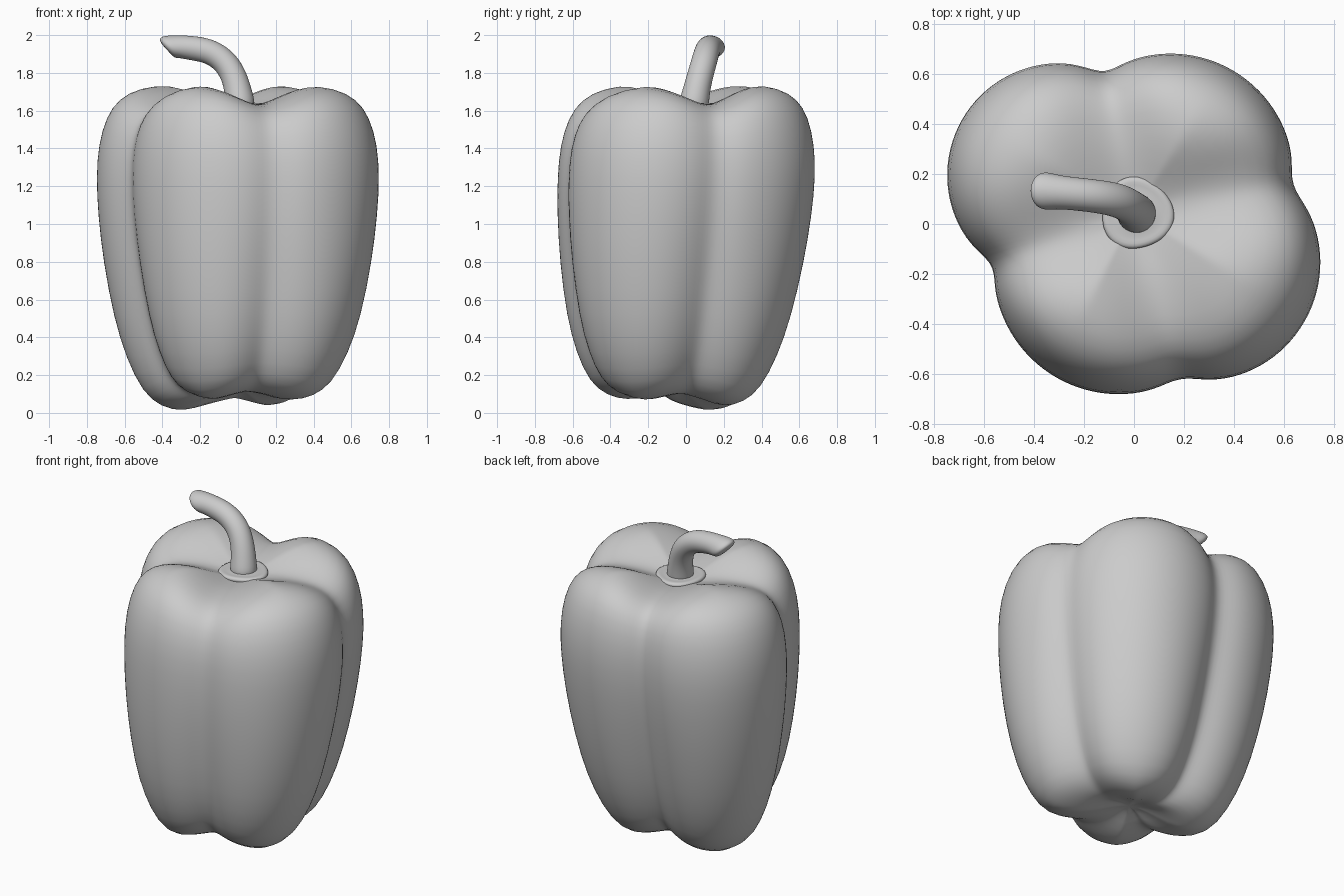
import bpy, bmesh, math
from mathutils import Vector

if "Cube" in bpy.data.objects:
    bpy.data.objects.remove(bpy.data.objects["Cube"])

def finish(name, bm, levels=1):
    bmesh.ops.recalc_face_normals(bm, faces=bm.faces)
    for f in bm.faces:
        f.smooth = True
    me = bpy.data.meshes.new(name)
    bm.to_mesh(me)
    bm.free()
    ob = bpy.data.objects.new(name, me)
    bpy.context.collection.objects.link(ob)
    sub = ob.modifiers.new("smooth", 'SUBSURF')
    sub.levels = sub.render_levels = levels
    return ob

def skin(bm, rings, start=None, end=None):
    """Bridge rings of points; close the ends on a pole point."""
    vs = [[bm.verts.new(p) for p in r] for r in rings]
    n = len(vs[0])
    for a, b in zip(vs, vs[1:]):
        for i in range(n):
            j = (i + 1) % n
            bm.faces.new((a[i], a[j], b[j], b[i]))
    for pole, ring in ((start, vs[0]), (end, vs[-1])):
        if pole is not None:
            c = bm.verts.new(pole)
            for i in range(n):
                bm.faces.new((c, ring[i], ring[(i + 1) % n]))

# Lobes of the widest section: centre x, y, radius, height of the lobe's foot
LOBES = [(.148, .19, .495, .025), (-.30, .195, .452, 0),
         (-.06, -.175, .508, .06), (.275, -.155, .475, .055)]
GROOVES = [math.radians(a) for a in (12, 103, 198, 287)]
CY = .03

def section(th):
    """Radius, foot height and angle to the nearest groove in direction th."""
    dx, dy = math.cos(th), math.sin(th)
    rs = []
    for x, y, r, _ in LOBES:
        y -= CY
        along, off = x * dx + y * dy, x * dy - y * dx
        rs.append(along + math.sqrt(max(r * r - off * off, 0)))
    w = [math.exp(55 * (r - max(rs))) for r in rs]
    rad = max(rs) + math.log(sum(w)) / 55
    w = [math.exp(14 * (r - max(rs))) for r in rs]
    foot = sum(a * l[3] for a, l in zip(w, LOBES)) / sum(w)
    d = min(abs((th - g + math.pi) % (2 * math.pi) - math.pi) for g in GROOVES)
    return rad, foot, d

# Body profile: scale, height, height change in the grooves
PROFILE = [(.12, .105, .01), (.28, .03, .04), (.42, -.002, .06), (.55, .02, .07),
           (.67, .1, .05), (.785, .28, .02), (.875, .5, 0), (.95, .8, 0),
           (.987, 1.05, 0), (1, 1.25, 0), (.985, 1.42, -.02), (.93, 1.57, -.05),
           (.84, 1.67, -.08), (.7, 1.727, -.1), (.54, 1.745, -.11),
           (.38, 1.715, -.08), (.22, 1.65, -.03), (.1, 1.61, 0)]
N = 80
rings = []
for s, z, dip in PROFILE:
    ring = []
    for i in range(N):
        th = 2 * math.pi * i / N
        rad, foot, d = section(th)
        wide = math.exp(-(d / (.27 / max(s, .45))) ** 2)
        mid = math.exp(-(d / .3) ** 2)
        r = rad * s * (1 - .02 * math.exp(-(d / .12) ** 2)
                       - .09 * mid * max(0, 1 - z / 1.1))
        h = z + dip * wide + foot * max(0, 1 - z / .6) * min(1, s / .4)
        lean = (z - 1.2) / 1.2
        ring.append((r * math.cos(th) + .002 * lean,
                     r * math.sin(th) + CY + (.075 if lean < 0 else .03) * lean, h))
    rings.append(ring)
bm = bmesh.new()
skin(bm, rings, (0, -.045, .13), (.005, .04, 1.6))
finish("pepper_body", bm)

# Collar around the stem
rings = []
for r, z in ((.06, 1.645), (.10, 1.637), (.125, 1.643), (.143, 1.637),
             (.147, 1.622), (.135, 1.605), (.10, 1.59)):
    rings.append([(.012 + r * (1 + .05 * math.cos(3 * a + .6)) * math.cos(a),
                   .042 + r * (1 + .05 * math.cos(3 * a + .6)) * math.sin(a), z)
                  for a in (2 * math.pi * i / 24 for i in range(24))])
bm = bmesh.new()
skin(bm, rings, (.012, .042, 1.645), (.012, .042, 1.59))
finish("stem_collar", bm)

# Curved stem with a slanted cut end: x, y, z, radius
PATH = [(.015, .035, 1.60, .085), (.005, .05, 1.68, .076), (-.015, .07, 1.77, .07),
        (-.06, .095, 1.855, .07), (-.14, .11, 1.913, .068), (-.23, .12, 1.931, .067),
        (-.31, .128, 1.937, .069), (-.358, .133, 1.937, .08), (-.376, .133, 1.922, .064)]
pts = [Vector(p[:3]) for p in PATH]
rings = []
for k, (p, q) in enumerate(zip(pts, PATH)):
    t = (pts[min(k + 1, len(pts) - 1)] - pts[max(k - 1, 0)]).normalized()
    if k == 6:
        t = Vector((-.92, .05, -.35)).normalized()
    if k > 6:
        t = Vector((-.74, 0, -.67)).normalized()
    side = (Vector((0, 1, 0)) - t * t.y).normalized()
    up = t.cross(side)
    rings.append([p + q[3] * (side * math.cos(a) + up * math.sin(a))
                  for a in (2 * math.pi * i / 16 for i in range(16))])
bm = bmesh.new()
skin(bm, rings, pts[0], pts[-1])
finish("stem", bm, 2)
